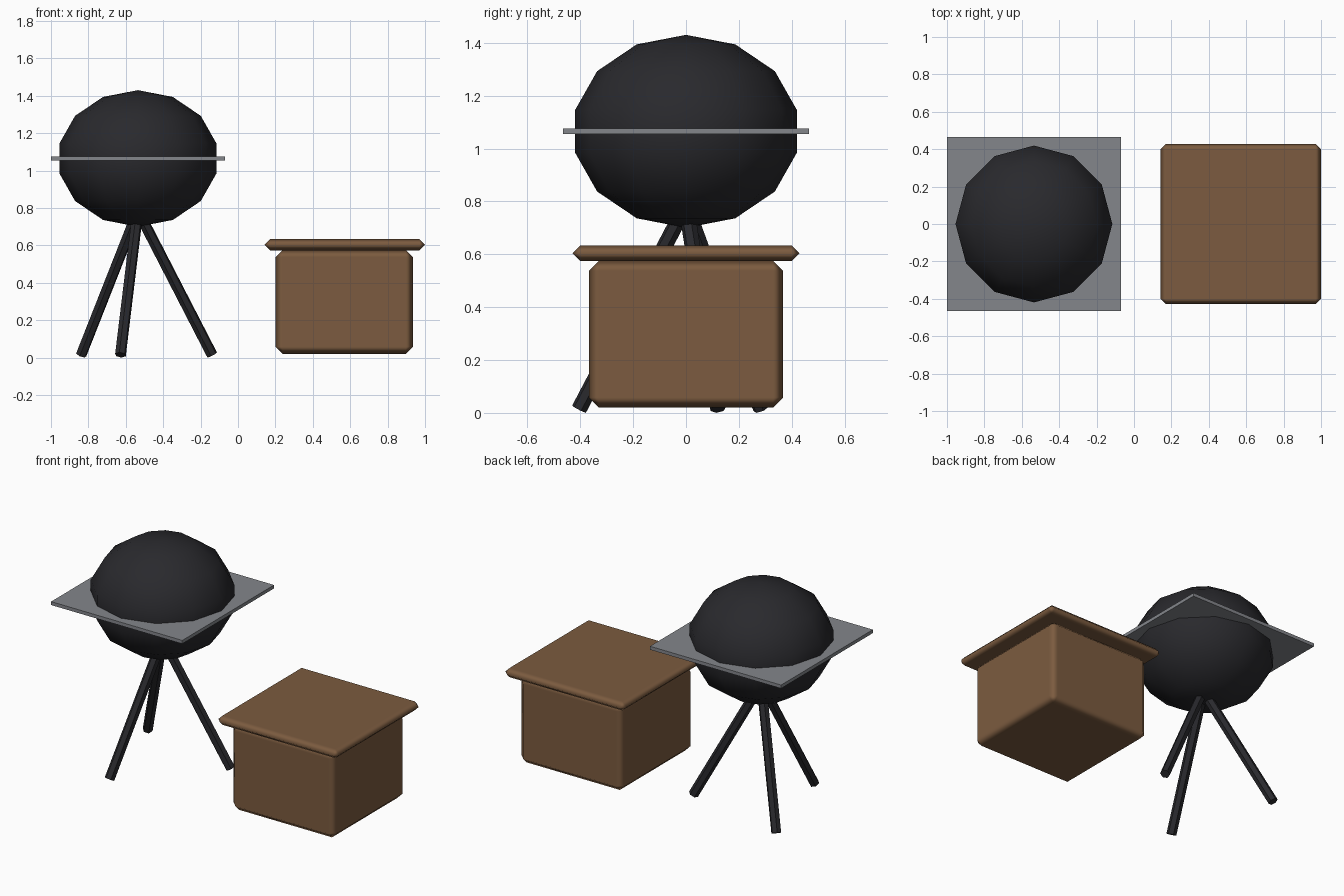
import bpy
from math import cos, sin, radians
from mathutils import Vector

if "Cube" in bpy.data.objects:
    bpy.data.objects.remove(bpy.data.objects["Cube"])

GRILL_X = -0.535
GRILL_Z = 1.065


def material(name, rgb):
    m = bpy.data.materials.new(name)
    m.diffuse_color = (*rgb, 1)
    m.use_nodes = True
    m.node_tree.nodes["Principled BSDF"].inputs["Base Color"].default_value = m.diffuse_color
    return m


black = material("black_enamel", (0.022, 0.022, 0.026))
steel = material("steel", (0.23, 0.24, 0.26))
wood = material("wood", (0.20, 0.105, 0.05))


def finish(name, mat, scale=None):
    ob = bpy.context.object
    ob.name = name
    if scale:
        ob.scale = scale
        bpy.ops.object.transform_apply(location=False, rotation=False, scale=True)
    ob.data.materials.append(mat)
    return ob


def box(name, mat, center, size, bevel=0):
    bpy.ops.mesh.primitive_cube_add(size=1, location=center)
    ob = finish(name, mat, size)
    if bevel:
        bpy.ops.object.shade_smooth()
        mod = ob.modifiers.new("chamfer", 'BEVEL')
        mod.width = bevel
        mod.segments = 1
        mod.harden_normals = True
    return ob


def rod(name, mat, start, end, radius, sides):
    a, b = Vector(start), Vector(end)
    bpy.ops.mesh.primitive_cylinder_add(
        vertices=sides, radius=radius, depth=(b - a).length, location=(a + b) / 2)
    ob = finish(name, mat)
    ob.rotation_euler = (b - a).to_track_quat('Z', 'Y').to_euler()
    return ob


# Kettle: squashed low-poly ball
bpy.ops.mesh.primitive_uv_sphere_add(
    segments=12, ring_count=7, radius=1, location=(GRILL_X, 0, GRILL_Z))
finish("kettle", black, (0.43, 0.43, 0.365))
bpy.ops.object.shade_smooth()

# Square plate through the middle of the kettle
box("grill_plate", steel, (GRILL_X, 0, GRILL_Z), (0.93, 0.93, 0.022))

# Three splayed legs meeting under the kettle
for i in range(3):
    a = radians(17 + 120 * i)
    foot = (GRILL_X + 0.415 * cos(a), 0.415 * sin(a), 0.0145)
    rod(f"leg_{i + 1}", black, (GRILL_X, 0, 0.785), foot, 0.03, 6)

# Wooden crate and its overhanging lid
box("crate_body", wood, (0.568, 0, 0.298), (0.735, 0.735, 0.555), 0.038)
box("crate_lid", wood, (0.571, 0, 0.604), (0.858, 0.858, 0.06), 0.0295)
